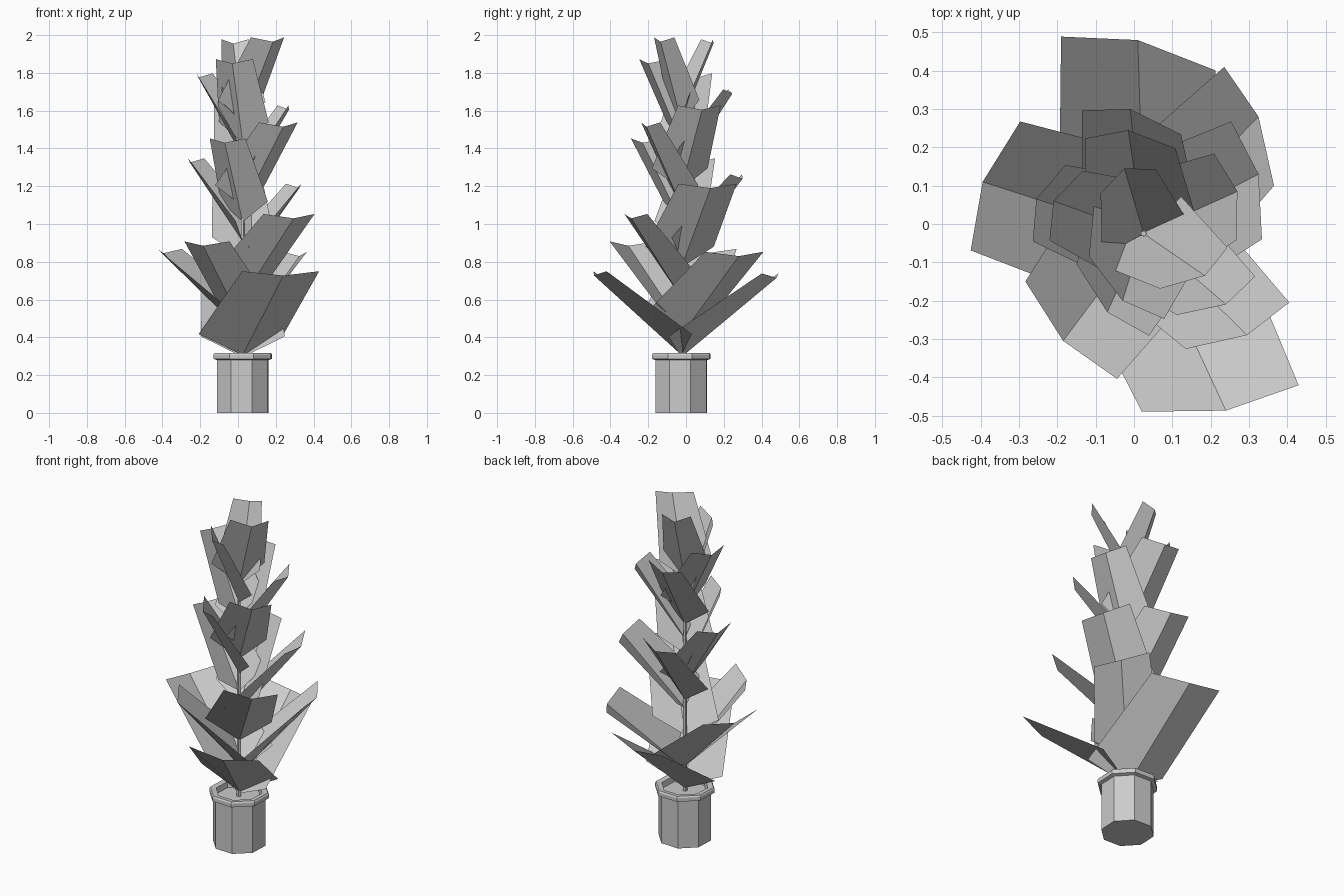
import bpy, math
from mathutils import Vector

if "Cube" in bpy.data.objects:
    bpy.data.objects.remove(bpy.data.objects["Cube"])

CX, CY = 0.025, -0.025


def make(name, verts, faces):
    me = bpy.data.meshes.new(name)
    me.from_pydata([tuple(v) for v in verts], [], faces)
    me.update()
    ob = bpy.data.objects.new(name, me)
    bpy.context.collection.objects.link(ob)
    return ob


def lathe(name, profile, n, turn):
    """Revolve (radius, z) points about the stem axis, closing both ends."""
    verts = []
    for r, z in profile:
        for i in range(n):
            a = turn + 2 * math.pi * i / n
            verts.append((CX + r * math.cos(a), CY + r * math.sin(a), z))
    faces = [(k * n + i, k * n + (i + 1) % n, (k + 1) * n + (i + 1) % n, (k + 1) * n + i)
             for k in range(len(profile) - 1) for i in range(n)]
    faces.append(tuple(reversed(range(n))))
    faces.append(tuple(range((len(profile) - 1) * n, len(profile) * n)))
    return make(name, verts, faces)


# Octagonal pot with a lipped rim and recessed soil
lathe("pot", [(0.146, 0), (0.146, 0.28), (0.166, 0.286), (0.166, 0.307), (0.16, 0.316),
              (0.128, 0.312), (0.122, 0.28)], 8, math.radians(20))

# Thin stem
lathe("stem", [(0.013, 0.28), (0.008, 1.88)], 5, 0)


# Folded leaf: two quads meeting at a midrib that runs from the stem to the tip
def leaf(name, x, y, z, half_width, skew):
    tip = Vector((x, y, z))
    base = Vector((CX, CY, z - 0.42))
    out = Vector((x - CX, y - CY, 0)).normalized()
    side = Vector((-out.y, out.x, 0))
    verts = [base, tip]
    for s in (1, -1):
        verts.append(base + side * s * (0.06 + 0.8 * half_width)
                     + out * (s * skew * 1.1 - 0.02) + Vector((0, 0, 0.11)))
        verts.append(tip + side * s * half_width
                     + out * (s * skew - 0.035) + Vector((0, 0, 0.023)))
    make(name, verts, [(0, 1, 3, 2), (0, 4, 5, 1)])


# Leaves from bottom to top: tip x, y, z, half width, skew
LEAVES = [
    (0.01, 0.48, 0.715, 0.20, 0.05),
    (0.24, -0.487, 0.727, 0.20, 0.055),
    (0.325, 0.28, 0.83, 0.155, 0.065),
    (-0.395, 0.11, 0.845, 0.18, 0.01),
    (-0.185, -0.305, 0.885, 0.172, 0.03),
    (0.295, -0.29, 1.03, 0.138, 0.054),
    (0.325, 0.13, 1.19, 0.155, 0.035),
    (-0.01, 0.30, 1.24, 0.125, 0.045),
    (-0.255, 0.065, 1.325, 0.108, 0.01),
    (-0.07, -0.23, 1.43, 0.125, 0.045),
    (0.24, -0.21, 1.515, 0.105, 0.045),
    (0.27, 0.085, 1.605, 0.115, 0.02),
    (-0.015, 0.245, 1.69, 0.115, 0.03),
    (-0.21, 0.06, 1.775, 0.10, 0.01),
    (-0.03, -0.20, 1.85, 0.118, 0.048),
    (0.185, -0.135, 1.965, 0.094, 0.042),
    (-0.025, 0.145, 1.955, 0.078, -0.01),
]
for i, params in enumerate(LEAVES):
    leaf(f"leaf_{i + 1}", *params)
